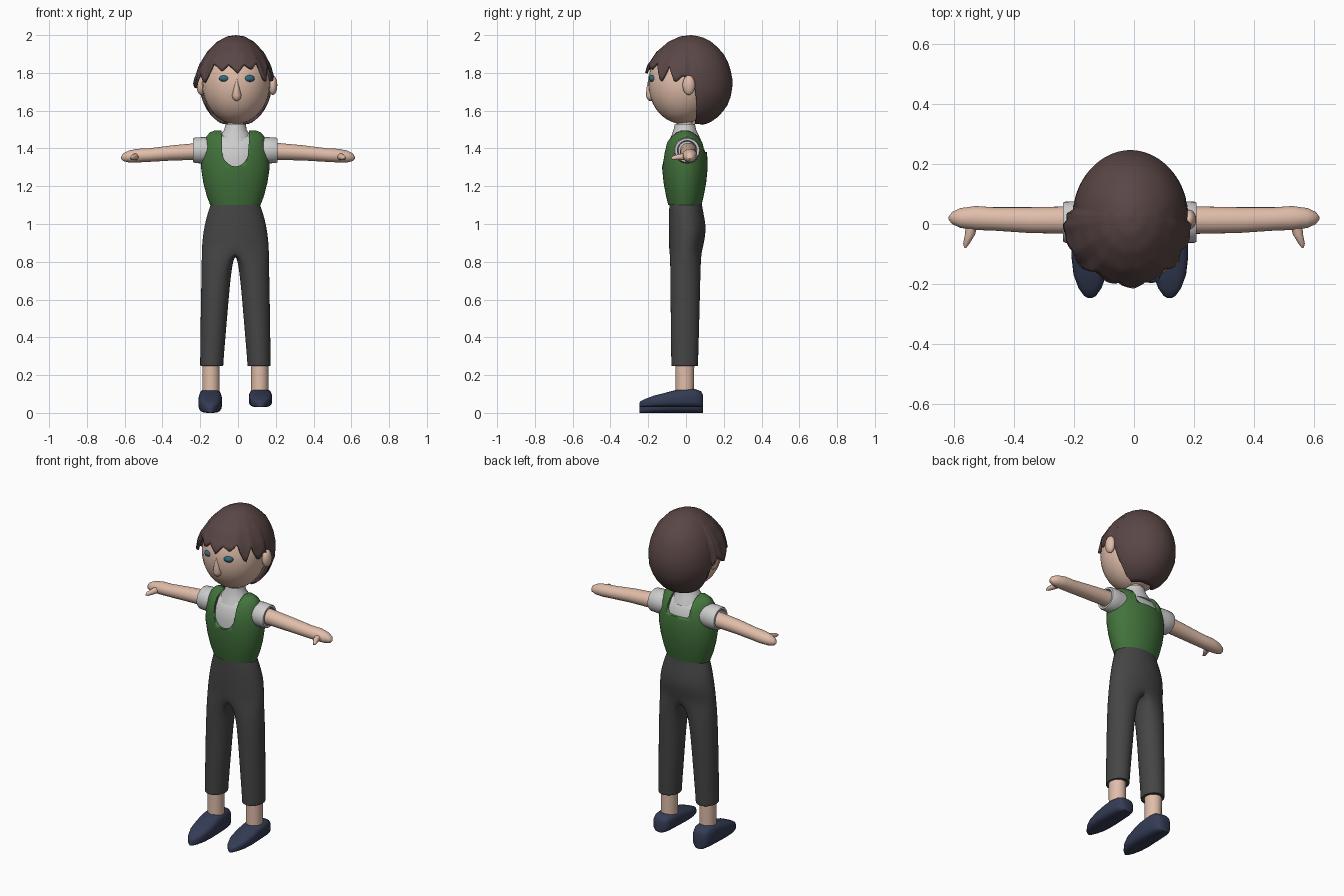
import bpy, bmesh
from math import sin, cos, pi, radians, copysign

if "Cube" in bpy.data.objects:
    bpy.data.objects.remove(bpy.data.objects["Cube"])

def mat(name, r, g, b):
    m = bpy.data.materials.new(name)
    m.diffuse_color = (r, g, b, 1)
    m.use_nodes = True
    m.node_tree.nodes["Principled BSDF"].inputs["Base Color"].default_value = m.diffuse_color
    return m

SKIN = mat("skin", .75, .51, .40)
HAIR = mat("hair_brown", .10, .062, .06)
GREEN = mat("vest_green", .055, .17, .045)
DARK = mat("trouser_grey", .06, .06, .06)
NAVY = mat("shoe_navy", .035, .045, .09)
BLUE = mat("eye_blue", .03, .14, .20)

def finish(bm, name, material=None, angle=40):
    bmesh.ops.recalc_face_normals(bm, faces=bm.faces)
    me = bpy.data.meshes.new(name)
    bm.to_mesh(me)
    bm.free()
    ob = bpy.data.objects.new(name, me)
    bpy.context.collection.objects.link(ob)
    if material:
        me.materials.append(material)
    bpy.ops.object.select_all(action='DESELECT')
    ob.select_set(True)
    bpy.context.view_layer.objects.active = ob
    bpy.ops.object.shade_smooth_by_angle(angle=radians(angle))
    return ob

def bridge(bm, a, b):
    n = len(a)
    for i in range(n):
        bm.faces.new((a[i], a[(i + 1) % n], b[(i + 1) % n], b[i]))

def loft(name, rings, axis='z', material=None, n=28, power=2, angle=40):
    """rings: (position on axis, centre 1, centre 2, radius 1, radius 2)"""
    bm = bmesh.new()
    loops = []
    for p, c1, c2, r1, r2 in rings:
        loop = []
        for i in range(n):
            a = 2 * pi * i / n
            u = c1 + r1 * copysign(abs(cos(a)) ** (2 / power), cos(a))
            v = c2 + r2 * copysign(abs(sin(a)) ** (2 / power), sin(a))
            loop.append(bm.verts.new({'x': (p, u, v), 'y': (u, p, v), 'z': (u, v, p)}[axis]))
        loops.append(loop)
    for a, b in zip(loops, loops[1:]):
        bridge(bm, a, b)
    bm.faces.new(loops[0])
    bm.faces.new(loops[-1])
    return finish(bm, name, material, angle)

def ball(name, loc, size, material):
    bm = bmesh.new()
    bmesh.ops.create_uvsphere(bm, u_segments=28, v_segments=18, radius=1)
    for v in bm.verts:
        v.co = [c + s * k for c, s, k in zip(loc, size, v.co)]
    return finish(bm, name, material)

CX = -.014  # body centre line

# Head, ears, eyes, nose, neck
ball("head", (-.01, -.02, 1.745), (.18, .18, .215), SKIN)
for side, s in (("left", 1), ("right", -1)):
    ball(side + "_ear", (-.006 + s * .19, .015, 1.735), (.024, .033, .052), SKIN)
    ball(side + "_eye", (-.006 + s * .064, -.175, 1.77), (.03, .022, .019), BLUE)
loft("nose", [(1.652, -.007, -.188, .006, .006), (1.662, -.007, -.188, .02, .018), (1.68, -.007, -.189, .025, .023),
              (1.72, -.007, -.19, .016, .019), (1.765, -.007, -.19, .005, .01)], material=SKIN, n=16)
loft("neck", [(1.46, -.012, -.005, .044, .044), (1.6, -.012, -.005, .043, .043)], material=SKIN)

# Hair: shell swept from the crown down to a jagged hairline
PROFILE = [(2.0, .001), (1.993, .24), (1.965, .5), (1.91, .76), (1.84, .93), (1.76, 1), (1.69, .98),
           (1.62, .86), (1.57, .67), (1.535, .45), (1.525, .27)]
HAIRLINE = [(-180, 1.525), (-103, 1.53), (-97, 1.70), (-90, 1.76), (-75, 1.72), (-60, 1.80), (-48, 1.75), (-36, 1.85),
            (-23, 1.81), (-12, 1.85), (3, 1.80), (14, 1.85), (26, 1.82), (38, 1.86), (50, 1.75), (60, 1.84),
            (70, 1.75), (80, 1.79), (90, 1.76), (97, 1.70), (103, 1.53), (180, 1.525)]

def lerp_table(t, x):
    for (x0, y0), (x1, y1) in zip(t, t[1:]):
        if x <= x1:
            return y0 + (y1 - y0) * (x - x0) / (x1 - x0)
    return t[-1][1]

bm = bmesh.new()
rows, N, M = [], 120, 16
Z_BY_U = [(i, p[0]) for i, p in enumerate(PROFILE)]
S_BY_U = [(i, p[1]) for i, p in enumerate(PROFILE)]
U_BY_Z = [(p[0], i) for i, p in enumerate(PROFILE)][::-1]
for k in range(M + 1):
    row = []
    for i in range(N):
        deg = -180 + 360 * i / N
        a = radians(deg)
        u = lerp_table(U_BY_Z, lerp_table(HAIRLINE, deg)) * k / M
        r = lerp_table(S_BY_U, u)
        flare = .014 * (k / M) ** 3 if abs(deg) < 85 else 0
        rx = .194 + flare + (.02 * (k / M) ** 2 if -95 < deg < -35 else 0)
        ry = (.236 if abs(deg) < 90 else .222) + flare
        row.append(bm.verts.new((-.012 + rx * r * sin(a), .025 - ry * r * cos(a), lerp_table(Z_BY_U, u))))
    rows.append(row)
top = bm.verts.new((-.012, .025, 2.0))
for v in rows[0]:
    v.co = v.co.lerp(rows[1][rows[0].index(v)].co, .3)
for i in range(N):
    bm.faces.new((top, rows[0][i], rows[0][(i + 1) % N]))
for a, b in zip(rows, rows[1:]):
    bridge(bm, a, b)
hair = finish(bm, "hair", HAIR, 50)
mod = hair.modifiers.new("thickness", 'SOLIDIFY')
mod.thickness = .014
mod.offset = -1

# Shirt body, collar, vest
TORSO = [(1.10, .133, .088), (1.15, .152, .1), (1.22, .17, .113), (1.30, .182, .121), (1.37, .178, .118),
         (1.43, .165, .105), (1.465, .152, .08), (1.485, .135, .052), (1.494, .112, .025)]
loft("shirt", [(z - .012, CX, -.006, rx - .012, ry - .012) for z, rx, ry in TORSO[1:]], n=36)
loft("collar", [(1.44, CX, -.004, .09, .085), (1.475, CX, -.004, .078, .07), (1.498, CX, -.006, .06, .06),
                (1.53, -.012, -.006, .053, .053), (1.53, -.012, -.006, .045, .045), (1.51, -.012, -.006, .044, .044)])
vest = loft("vest", [(z, CX, -.006, rx, ry) for z, rx, ry in TORSO], material=GREEN, n=40)

# Neck openings: U-shaped in front, squarer behind
U_SHAPE = [(CX + .07 * cos(pi + pi * i / 12), 1.385 + .08 * sin(pi + pi * i / 12)) for i in range(13)]
SQUARE = [(CX - .075, 1.40), (CX - .06, 1.38), (CX + .06, 1.38), (CX + .075, 1.40)]
for outline, y0, y1 in ((U_SHAPE, -.3, .003), (SQUARE, -.003, .3)):
    pts = outline + [(CX + .075, 1.6), (CX - .075, 1.6)]
    bm = bmesh.new()
    f = bm.faces.new([bm.verts.new((x, y0, z)) for x, z in pts])
    ext = bmesh.ops.extrude_face_region(bm, geom=[f])
    for v in ext['geom']:
        if isinstance(v, bmesh.types.BMVert):
            v.co.y = y1
    cutter = finish(bm, "cutter")
    cutter.hide_render = True
    b = vest.modifiers.new("neck", 'BOOLEAN')
    b.operation, b.solver, b.object = 'DIFFERENCE', 'EXACT', cutter
    bpy.context.view_layer.objects.active = vest
    while vest.modifiers[0] != b:
        bpy.ops.object.modifier_move_up(modifier=b.name)
    bpy.ops.object.modifier_apply(modifier=b.name)
    bpy.data.objects.remove(cutter)

# Sleeves, arms, thumbs, ankles, shoes
ARM = [(.11, .013, 1.385, .045, .045), (.2, .013, 1.385, .046, .045), (.35, .013, 1.376, .043, .040),
       (.47, .017, 1.365, .039, .036), (.53, .02, 1.362, .04, .036), (.58, .02, 1.357, .033, .031),
       (.608, .02, 1.353, .02, .02), (.62, .02, 1.35, .004, .004)]
SLEEVE = [(.11, .064, .066), (.17, .07, .07), (.215, .069, .067), (.223, .065, .063), (.223, .052, .052), (.18, .047, .047)]
THUMB = [(.01, .54, 1.357, .021, .02), (-.035, .548, 1.355, .017, .016), (-.065, .56, 1.35, .011, .012),
         (-.08, .564, 1.348, .003, .003)]
SHOE = [(.09, .03, .085), (.08, .045, .11), (.05, .056, .125), (0, .06, .128), (-.05, .062, .12), (-.11, .062, .1),
        (-.17, .055, .08), (-.215, .038, .058), (-.24, .02, .042), (-.247, .008, .03)]
for side, s in (("left", 1), ("right", -1)):
    loft(side + "_sleeve", [(CX + s * p, .006, 1.39, ry, rz) for p, ry, rz in SLEEVE], 'x')
    loft(side + "_arm", [(s * p, *r) for p, *r in ARM], 'x', SKIN)
    loft(side + "_thumb", [(p, s * x, *r) for p, x, *r in THUMB], 'y', SKIN, n=14)
    fx, lift = -.014 + s * .129, (.03 if s > 0 else .005)
    loft(side + "_ankle", [(.08, fx, -.006, .046, .048), (.27, fx, -.006, .046, .05)], material=SKIN)
    loft(side + "_shoe", [(y, fx + s * .004, h / 2 + lift * (1 - h / .256) if s > 0 else h / 2, w, h / 2 - (lift * h / .256 if s > 0 else 0))
                          for y, w, h in SHOE], 'y', NAVY, power=3.2, angle=60)
    shoe = bpy.context.active_object
    low = min(v.co.z for v in shoe.data.vertices)
    for v in shoe.data.vertices:  # flat sole
        v.co.z += lift - low - (.005 if s < 0 else 0)

# Trousers: hip rings that split at the crotch into two legs
HIPS = [(1.105, -.002, .132, .088), (1.06, .001, .15, .093), (.98, .008, .17, .102), (.91, .003, .179, .096),
        (.86, -.002, .182, .09)]
LEG = [(.77, .1, -.003, .082, .084), (.5, .114, -.005, .073, .079), (.27, .125, -.007, .064, .074),
       (.25, .125, -.007, .064, .074), (.248, .125, -.007, .062, .072), (.25, .125, -.007, .046, .05)]
bm = bmesh.new()
prev = None
for z, cy, rx, ry in HIPS:
    ring = [bm.verts.new((CX + rx * sin(pi * k / 8), cy - ry * cos(pi * k / 8), z)) for k in range(16)]
    if prev:
        bridge(bm, prev, ring)
    prev = ring
seam = [bm.verts.new((CX, y, .85)) for y in (.045, 0, -.045)]
for s in (1, -1):
    last = [prev[(s * k) % 16] for k in range(9)] + seam
    for z, off, cy, rx, ry in LEG:
        angles = [radians(-120 + 30 * j) for j in range(12)]
        ring = [bm.verts.new((CX + s * (off + rx * cos(a)), cy + ry * sin(a), z)) for a in angles]
        bridge(bm, last, ring)
        last = ring
trousers = finish(bm, "trousers", DARK, 80)
trousers.modifiers.new("smooth", 'SUBSURF').levels = 2
trousers.modifiers["smooth"].render_levels = 2
